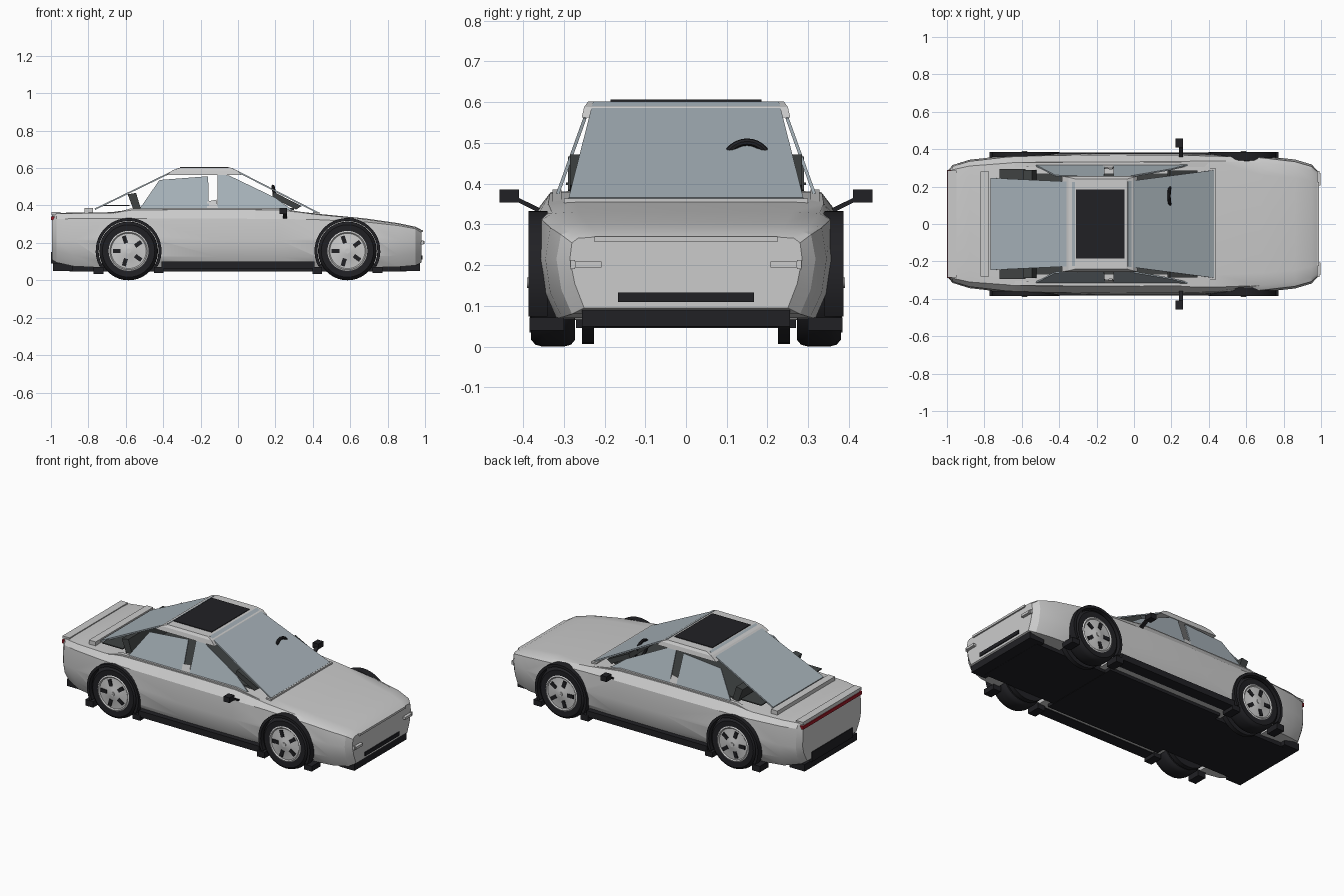
import bpy, bmesh, math
from mathutils import Vector, Matrix

if "Cube" in bpy.data.objects:
    bpy.data.objects.remove(bpy.data.objects["Cube"])


def material(name, rgb):
    m = bpy.data.materials.new(name)
    m.diffuse_color = (*rgb, 1)
    m.use_nodes = True
    m.node_tree.nodes["Principled BSDF"].inputs["Base Color"].default_value = m.diffuse_color
    return m


BLACK = material("black_trim", (0.015, 0.015, 0.018))
GLASS = material("glass", (0.38, 0.44, 0.48))
RED = material("tail_red", (0.35, 0.01, 0.02))
SILVER = material("silver", (0.65, 0.66, 0.67))
DARK = material("interior_dark", (0.05, 0.055, 0.055))


def make(name, verts, faces, mat=None, smooth=None):
    me = bpy.data.meshes.new(name)
    me.from_pydata([tuple(v) for v in verts], [], faces)
    bm = bmesh.new()
    bm.from_mesh(me)
    bmesh.ops.recalc_face_normals(bm, faces=bm.faces)
    bm.to_mesh(me)
    bm.free()
    ob = bpy.data.objects.new(name, me)
    bpy.context.collection.objects.link(ob)
    if mat:
        me.materials.append(mat)
    if smooth:
        bpy.ops.object.select_all(action='DESELECT')
        ob.select_set(True)
        bpy.context.view_layer.objects.active = ob
        bpy.ops.object.shade_smooth_by_angle(angle=math.radians(smooth))
    return ob


def loft(name, rings, mat=None, smooth=None, closed=False):
    n, k = len(rings[0]), len(rings)
    verts = [p for r in rings for p in r]
    faces = []
    for i in range(k if closed else k - 1):
        a, b = i * n, (i + 1) % k * n
        faces += [(a + j, a + (j + 1) % n, b + (j + 1) % n, b + j) for j in range(n)]
    if not closed:
        faces += [tuple(range(n)), tuple(range((k - 1) * n, k * n))]
    return make(name, verts, faces, mat, smooth)


def box(name, x0, x1, y0, y1, z0, z1, mat=None):
    return loft(name, [[(x, y0, z0), (x, y1, z0), (x, y1, z1), (x, y0, z1)] for x in (x0, x1)], mat)


def prism(name, xz, y0, y1, mat=None):
    return loft(name, [[(x, y, z) for x, z in xz] for y in (y0, y1)], mat)


def panel(name, pts, mat, t=0.008):
    # thin sheet extruded along its own normal
    p = [Vector(q) for q in pts]
    n = (p[1] - p[0]).cross(p[2] - p[0]).normalized() * t / 2
    return loft(name, [[q - n for q in p], [q + n for q in p]], mat)


def lathe(name, cx, cz, profile, a0=0, a1=360, seg=40, mat=None, smooth=35):
    # profile of (radius, y) turned about the axle line
    full = a1 - a0 == 360
    rings = []
    for i in range(seg if full else seg + 1):
        a = math.radians(a0 + (a1 - a0) * i / seg)
        rings.append([(cx + r * math.cos(a), y, cz + r * math.sin(a)) for r, y in profile])
    return loft(name, rings, mat, smooth, full)


# body shell: x, half widths (bottom, middle, shoulder, top), heights (bottom, shoulder, top)
stations = [
    (-0.995, .240, .285, .280, .265, .110, .325, .355),
    (-0.970, .265, .315, .308, .290, .095, .327, .360),
    (-0.880, .300, .343, .335, .310, .075, .330, .362),
    (-0.680, .325, .366, .358, .325, .066, .330, .364),
    (-0.560, .330, .372, .364, .330, .065, .330, .380),
    (-0.100, .332, .378, .370, .332, .065, .330, .383),
    (0.220, .332, .376, .368, .334, .065, .328, .380),
    (0.430, .330, .372, .363, .338, .066, .324, .355),
    (0.680, .323, .364, .354, .328, .068, .312, .331),
    (0.860, .305, .345, .333, .308, .072, .292, .305),
    (0.950, .280, .318, .307, .285, .080, .275, .286),
    (0.980, .250, .285, .280, .265, .095, .255, .270)]
rings = []
for x, wb, wm, ws, wt, zb, zs, zt in stations:
    half = [(wb, zb), (wm - .012, zb + .06), (wm, .215), (ws, zs), (wt, zt - .004), (wt * .8, zt)]
    rings.append([(x, y, z) for y, z in half] + [(x, -y, z) for y, z in reversed(half)])
body = loft("body_shell", rings, None, 22)

# wheels, arches and their cut-outs
R = 0.157
for cx in (-0.585, 0.585):
    for s in (-1, 1):
        cut = lathe("arch_cutter", cx, R, [(0.001, s * .22), (.172, s * .22), (.172, s * .5), (0.001, s * .5)], smooth=None)
        cut.hide_render = True
        mod = body.modifiers.new("arch_cut", 'BOOLEAN')
        mod.object, mod.operation, mod.solver = cut, 'DIFFERENCE', 'EXACT'
        bpy.context.view_layer.objects.active = body
        bpy.ops.object.modifier_apply(modifier=mod.name)
        bpy.data.objects.remove(cut)
        lathe("tyre", cx, R, [(.106, s * .275), (.14, s * .272), (.152, s * .282), (R, s * .3), (R, s * .352),
                              (.152, s * .37), (.14, s * .38), (.106, s * .378)], mat=BLACK)
        lathe("rim", cx, R, [(.001, s * .29), (.107, s * .29), (.107, s * .378), (.1, s * .382), (.094, s * .376),
                             (.04, s * .38), (.022, s * .386), (.001, s * .387)], mat=SILVER)
        lathe("hub_cap", cx, R, [(.001, s * .37), (.013, s * .37), (.013, s * .39), (.001, s * .39)], seg=16, mat=SILVER)
        lathe("inner_hub", cx, R, [(.001, s * .226), (.15, s * .226), (.15, s * .255), (.001, s * .255)], mat=BLACK)
        for i in range(5):
            slot = box("rim_slot", .043, .084, s * .36, s * .3835, -.011, .011, BLACK)
            slot.data.transform(Matrix.Translation((cx, 0, R)) @ Matrix.Rotation(math.radians(72 * i + 36), 4, 'Y'))
        lathe("arch_trim", cx, R, [(.160, s * .34), (.176, s * .34), (.176, s * .386), (.160, s * .386)],
              -28, 208, 28, BLACK)
        for d in (-1, 1):
            box("arch_foot", cx + d * .135, cx + d * .187, s * .3, s * .384, .035 if d < 0 else .04, .072, BLACK)

# underside, sills and bumpers
box("floor_pan", -.9, .9, -.225, .225, .048, .09, BLACK)
box("floor_middle", -.4, .4, -.27, .27, .046, .08, BLACK)
for s in (-1, 1):
    box("sill", -.41, .41, s * .31, s * .383, .062, .1, BLACK)
box("front_bumper", .87, .972, -.255, .255, .049, .09, BLACK)
box("rear_bumper", -.988, -.885, -.255, .255, .049, .092, BLACK)
box("rear_valance", -.999, -.96, -.2, .2, .09, .15, BLACK)

# nose details
box("grille", .96, .986, -.167, .167, .11, .133, BLACK)
box("light_strip", .96, .989, -.225, .225, .257, .27, SILVER)
for s in (-1, 1):
    box("headlight", .965, .998, s * .207, s * .272, .194, .209, SILVER)
    box("headlight_side", .955, .992, s * .272, s * .283, .191, .213, SILVER)

# tail details
box("tail_light", -1.0, -.97, -.288, .288, .322, .342, RED)
box("tail_lip", -.998, -.95, -.285, .285, .35, .366)
box("boot_lip", -.82, -.775, -.28, .28, .355, .386)

# roof and sunroof
loft("roof", [[(x0, -y, z), (x1, -y, z), (x1, y, z), (x0, y, z)]
              for x0, x1, y, z in ((-.385, .02, .256, .562), (-.35, -.005, .25, .588), (-.31, -.04, .24, .602))])
box("sunroof", -.31, -.05, -.185, .185, .59, .606, BLACK)

# windscreen and rear window
panel("windscreen", [(-.035, -.228, .598), (.425, -.288, .362), (.425, .288, .362), (-.035, .228, .598)], GLASS)
panel("rear_window", [(-.315, -.225, .598), (-.765, -.246, .38), (-.765, .246, .38), (-.315, .225, .598)], GLASS)
box("cowl", .40, .435, -.3, .3, .345, .364)


# side windows lean inwards with height
def lean(x, z, s):
    return (x, s * (.315 - (z - .375) * .36), z)


rear_win = [(-.53, .375), (-.42, .535), (-.16, .555), (-.155, .375)]
front_win = [(-.11, .375), (-.11, .562), (-.05, .56), (.2, .44), (.29, .375)]
for s in (-1, 1):
    panel("rear_side_window", [lean(x, z, s) for x, z in rear_win], GLASS)
    panel("front_side_window", [lean(x, z, s) for x, z in front_win], GLASS)
    panel("door_post", [lean(x, z, s) for x, z in ((-.165, .37), (-.165, .42), (-.115, .43), (-.105, .37))], None)
    # door mirror and stalk
    box("mirror_head", .222, .262, s * .41, s * .458, .354, .386, BLACK)
    loft("mirror_stalk", [[(.24, s * y, z - .006), (.262, s * y, z - .006), (.262, s * y, z + .006), (.24, s * y, z + .006)]
                          for y, z in ((.345, .327), (.42, .364))], BLACK)
    # belt rail beside the glass
    prism("belt_rail", [(-.68, .355), (-.57, .385), (.22, .386), (.43, .35)], s * .305, s * .328)

# interior
prism("dashboard", [(.18, .445), (.192, .472), (.34, .397), (.31, .378)], -.285, .285, DARK)
prism("rear_seat_back", [(-.59, .46), (-.545, .467), (-.52, .385), (-.56, .38)], -.29, .29, DARK)
box("parcel_shelf", -.72, -.58, -.295, .295, .397, .403, DARK)
box("cabin_floor", -.52, .3, -.27, .27, .375, .387, DARK)

# steering wheel
bpy.ops.mesh.primitive_torus_add(major_radius=.055, minor_radius=.009, major_segments=28, minor_segments=8,
                                 location=(.197, .15, .448), rotation=(0, math.radians(80), 0))
wheel = bpy.context.object
wheel.name = "steering_wheel"
wheel.data.materials.append(BLACK)
bpy.ops.object.shade_smooth_by_angle()
